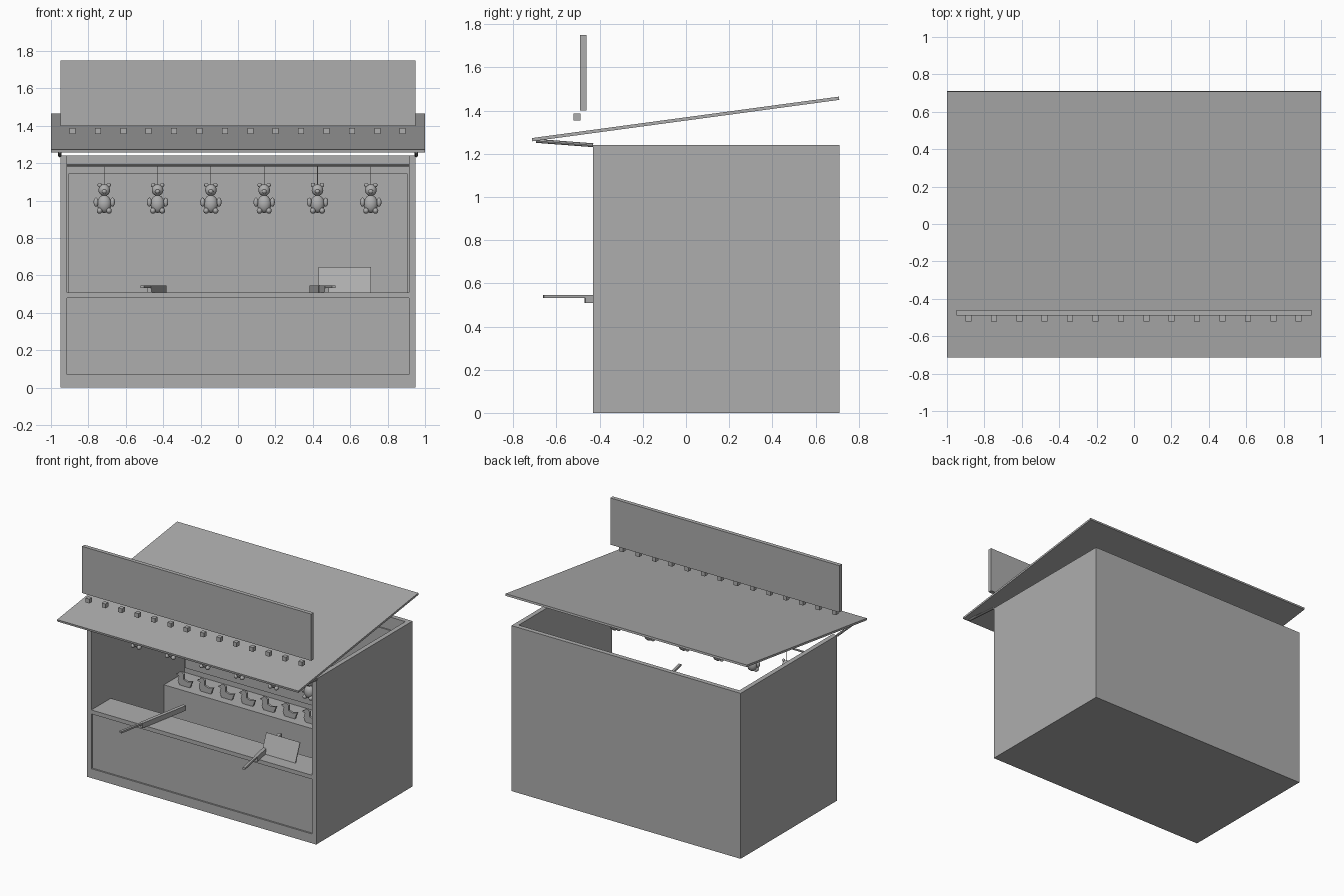
import bpy, bmesh, math
from mathutils import Vector, Matrix

if "Cube" in bpy.data.objects:
    bpy.data.objects.remove(bpy.data.objects["Cube"])

grey = bpy.data.materials.new("plain_grey")
grey.diffuse_color = (0.42, 0.42, 0.42, 1)
grey.use_nodes = True
grey.node_tree.nodes["Principled BSDF"].inputs["Base Color"].default_value = grey.diffuse_color


def finish(name, bm, smooth=False):
    bmesh.ops.recalc_face_normals(bm, faces=bm.faces[:])
    me = bpy.data.meshes.new(name)
    bm.to_mesh(me)
    bm.free()
    me.materials.append(grey)
    for p in me.polygons:
        p.use_smooth = smooth
    ob = bpy.data.objects.new(name, me)
    bpy.context.scene.collection.objects.link(ob)
    return ob


def add_box(bm, x0, x1, y0, y1, z0, z1):
    m = Matrix.Translation(((x0 + x1) / 2, (y0 + y1) / 2, (z0 + z1) / 2)) @ \
        Matrix.Diagonal((x1 - x0, y1 - y0, z1 - z0, 1))
    bmesh.ops.create_cube(bm, size=1, matrix=m)


def box(name, *dims):
    bm = bmesh.new()
    add_box(bm, *dims)
    return finish(name, bm)


def prism(name, pts, axis, lo, hi):
    """Extrude a 2D profile along x (points are y,z) or y (points are x,z)."""
    bm = bmesh.new()
    place = (lambda p, t: (t, p[0], p[1])) if axis == "x" else (lambda p, t: (p[0], t, p[1]))
    f = bm.faces.new([bm.verts.new(place(p, lo)) for p in pts])
    r = bmesh.ops.extrude_face_region(bm, geom=[f])
    vs = [g for g in r["geom"] if isinstance(g, bmesh.types.BMVert)]
    bmesh.ops.translate(bm, verts=vs, vec=(hi - lo, 0, 0) if axis == "x" else (0, hi - lo, 0))
    return finish(name, bm)


def rod(name, a, b, r, sides=8):
    a, b = Vector(a), Vector(b)
    d = b - a
    bm = bmesh.new()
    m = Matrix.Translation((a + b) / 2) @ d.to_track_quat("Z", "Y").to_matrix().to_4x4()
    bmesh.ops.create_cone(bm, cap_ends=True, segments=sides, radius1=r, radius2=r,
                          depth=d.length, matrix=m)
    return finish(name, bm)


# booth shell, open at the top and at the front above the counter
W, T, F, B, H = 0.95, 0.035, -0.43, 0.71, 1.24
I = W - T
for s, side in ((-1, "left"), (1, "right")):
    xs = sorted((s * W, s * I))
    box(side + "_wall", xs[0], xs[1], F, B, 0, H)
box("back_wall", -I, I, B - T, B, 0, H)
box("floor", -I, I, F, B - T, 0, 0.03)
box("front_bottom_rail", -I, I, F, F + 0.03, 0.0, 0.07)
box("front_panel", -I, I, F + 0.012, F + 0.03, 0.07, 0.48)
box("counter", -I, I, F, -0.20, 0.48, 0.51)

# raised step with the target row, and the panel on the back wall
box("target_step", -I, I, 0.43, B - T, 0.03, 0.37)
box("back_panel", -0.905, 0.905, B - T - 0.01, B - T, 0.41, 1.145)
duck = [(-0.045, 0), (0.04, 0), (0.06, 0.05), (0.02, 0.04), (-0.01, 0.05), (-0.01, 0.085),
        (-0.025, 0.1), (-0.045, 0.1), (-0.055, 0.085), (-0.075, 0.075), (-0.05, 0.065),
        (-0.06, 0.03)]
for i in range(10):
    x = -0.783 + i * 0.174
    prism(f"duck_target_{i + 1}", [(x + p[0], 0.37 + p[1]) for p in duck], "y", 0.49, 0.505)

# sloping roof and its two props
prism("roof", [(-0.712, 1.258), (0.71, 1.45), (0.708, 1.465), (-0.714, 1.273)], "x", -1, 1)
for s, side in ((-1, "left"), (1, "right")):
    rod(side + "_roof_prop", (s * 0.953, -0.43, 1.24), (s * 0.953, -0.695, 1.26), 0.009)

# sign board and row of lamps
box("sign_board", -0.95, 0.95, -0.49, -0.46, 1.40, 1.75)
bm = bmesh.new()
for i in range(14):
    x = -0.885 + i * 0.1358
    add_box(bm, x - 0.016, x + 0.016, -0.52, -0.488, 1.355, 1.387)
finish("sign_lamps", bm)

# toy rifles lying on the counter, mirrored
for s, side in ((-1, "left"), (1, "right")):
    bm = bmesh.new()
    add_box(bm, -0.013, 0.013, -0.20, 0.21, 0.51, 0.547)
    add_box(bm, -0.009, 0.009, -0.395, -0.19, 0.533, 0.547)
    bmesh.ops.transform(bm, verts=bm.verts[:], matrix=Matrix.Translation((s * 0.436, -0.272, 0))
                        @ Matrix.Rotation(s * math.radians(11), 4, "Z"))
    finish(side + "_rifle", bm)

# leaning price card
prism("card", [(-0.335, 0.51), (-0.28, 0.645), (-0.274, 0.642), (-0.327, 0.51)],
      "x", 0.43, 0.71)

# hanging rail with plush bears on strings
BY = -0.17
rod("hanging_rail", (-I, BY, 1.19), (I, BY, 1.19), 0.007)
# each part: x, y, z, radius x, radius y, radius z (paired parts are mirrored)
single = [(0, 0, 0.982, 0.038, 0.032, 0.048), (0, 0, 1.056, 0.031, 0.028, 0.031),
          (0, -0.027, 1.049, 0.013, 0.012, 0.011)]
paired = [(0.024, 0, 1.083, 0.012, 0.008, 0.012), (0.044, -0.008, 0.992, 0.013, 0.013, 0.024),
          (0.025, -0.014, 0.946, 0.015, 0.02, 0.016)]
for i in range(6):
    cx = -0.715 + i * 0.285
    bm = bmesh.new()
    parts = single + paired + [(-p[0],) + p[1:] for p in paired]
    for x, y, z, rx, ry, rz in parts:
        bmesh.ops.create_uvsphere(bm, u_segments=16, v_segments=10, radius=1,
                                  matrix=Matrix.Translation((cx + x, BY + y, z))
                                  @ Matrix.Diagonal((rx, ry, rz, 1)))
    finish(f"plush_bear_{i + 1}", bm, True)
    rod(f"bear_string_{i + 1}", (cx, BY, 1.08), (cx, BY, 1.19), 0.002, 6)
